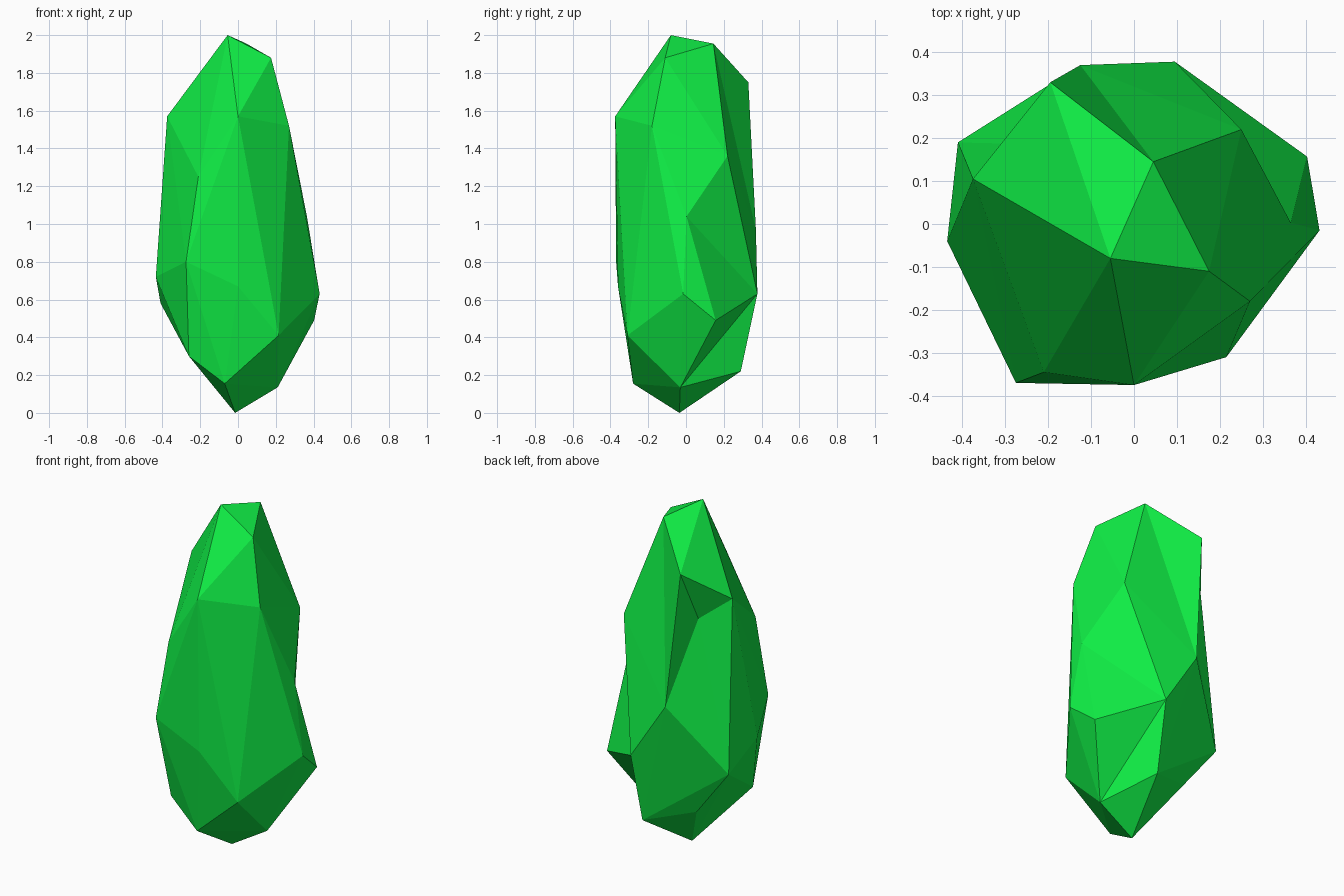
import bpy, bmesh

if "Cube" in bpy.data.objects:
    bpy.data.objects.remove(bpy.data.objects["Cube"])

# Corner points of the faceted stone, grouped from the tip down
points = {
    # tip
    "tip_front": (-.055, -.08, 2.0), "tip_right": (.175, -.11, 1.88), "tip_back": (.045, .145, 1.955),
    # shoulders
    "sh_left": (-.375, .105, 1.57), "sh_back": (-.195, .33, 1.75), "sh_backright": (.25, .22, 1.36),
    "sh_front": (0, -.375, 1.57), "sh_right": (.27, -.18, 1.52), "sh_frontleft": (-.21, -.345, 1.25),
    # waist
    "w_frontleft": (-.275, -.37, .80), "w_left": (-.435, -.04, .72), "w_backleft": (-.41, .19, .58),
    "w_back": (-.125, .37, .97), "w_backright": (.095, .378, .63), "w_right2": (.403, .157, .49),
    "w_right": (.432, -.015, .63), "w_frontright": (.215, -.31, .41), "w_front": (0, -.36, .67),
    # base
    "b_right": (.21, -.03, .135), "b_front": (-.07, -.28, .155), "b_back": (.08, .29, .22),
    "b_backleft": (-.195, .18, .30), "b_left": (-.26, -.25, .30), "foot": (-.015, -.035, 0),
}

bm = bmesh.new()
v = {name: bm.verts.new(co) for name, co in points.items()}
bmesh.ops.convex_hull(bm, input=list(bm.verts), use_existing_faces=False)


def refan(names, apex):
    """Replace the hull faces inside a ring of corners by a fan around apex."""
    ring = {v[n] for n in names.split()}
    old = {f for f in bm.faces if all(q in ring for q in f.verts)}
    edges = {e for f in old for e in f.edges}
    rim = [tuple(e.verts) for e in edges if sum(f in old for f in e.link_faces) == 1]
    bmesh.ops.delete(bm, geom=list(old), context='FACES_ONLY')
    for a, b in rim:
        if apex not in (a, b):
            bm.faces.new((a, b, apex))
    for e in [e for e in bm.edges if not e.link_faces]:
        bm.edges.remove(e)


# Concave creases at the back and lower right
refan("tip_back sh_back sh_backright w_backright w_back", v["w_back"])
refan("w_right2 w_backright b_right b_back", v["w_backright"])
# Chipped hollows at the back left and right side
refan("sh_back sh_left w_backleft w_back", bm.verts.new((-.21, .185, 1.44)))
refan("sh_backright w_backright w_right2 w_right sh_right", bm.verts.new((.365, .003, 1.04)))

for q in [q for q in bm.verts if not q.link_faces]:
    bm.verts.remove(q)
bmesh.ops.recalc_face_normals(bm, faces=list(bm.faces))

# Green crystal
mesh = bpy.data.meshes.new("crystal")
bm.to_mesh(mesh)
bm.free()
crystal = bpy.data.objects.new("crystal", mesh)
bpy.context.collection.objects.link(crystal)
mat = bpy.data.materials.new("green")
mat.diffuse_color = (0.005, 0.85, 0.06, 1)
mat.use_nodes = True
mat.node_tree.nodes["Principled BSDF"].inputs["Base Color"].default_value = mat.diffuse_color
mesh.materials.append(mat)
